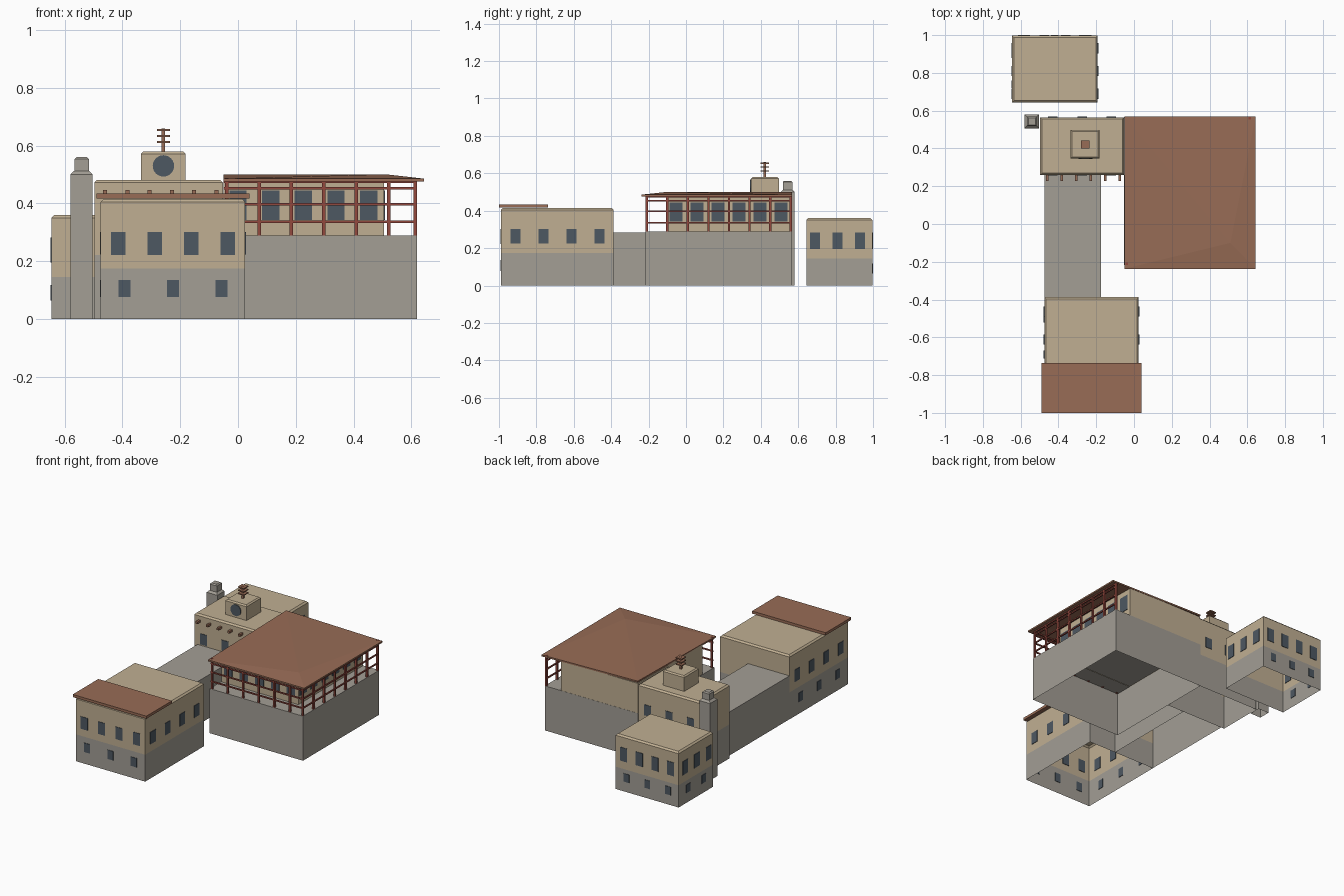
import bpy, bmesh

if "Cube" in bpy.data.objects:
    bpy.data.objects.remove(bpy.data.objects["Cube"])


def material(name, rgb):
    m = bpy.data.materials.new(name)
    m.use_nodes = True
    m.diffuse_color = (*rgb, 1)
    m.node_tree.nodes["Principled BSDF"].inputs["Base Color"].default_value = (*rgb, 1)
    return m


TAN = material("sandy plaster", (0.53, 0.43, 0.29))
GREY = material("grey stone", (0.366, 0.342, 0.301))
GLASS = material("dark slate glass", (0.076, 0.098, 0.122))
ROOF = material("terracotta", (0.314, 0.15, 0.093))
TIMBER = material("red timber", (0.29, 0.065, 0.048))


def finish(name, bm, *mats):
    bmesh.ops.recalc_face_normals(bm, faces=bm.faces[:])
    me = bpy.data.meshes.new(name)
    bm.to_mesh(me)
    bm.free()
    for m in mats:
        me.materials.append(m)
    ob = bpy.data.objects.new(name, me)
    bpy.context.collection.objects.link(ob)
    return ob


def add_box(bm, x0, x1, y0, y1, z0, z1):
    r = bmesh.ops.create_cube(bm, size=1)
    for v in r["verts"]:
        v.co.x = x1 if v.co.x > 0 else x0
        v.co.y = y1 if v.co.y > 0 else y0
        v.co.z = z1 if v.co.z > 0 else z0


def shell(name, x0, x1, y0, y1, z0, z1, mats, split=None, chamfer=0.0):
    """Block open at the bottom, with an optional colour band and chamfered top."""
    levels = [(z0, 0)]
    if split:
        levels.append((split, 0))
    levels.append((z1 - chamfer, 0))
    if chamfer:
        levels.append((z1, chamfer))
    bm = bmesh.new()
    rings = [[bm.verts.new(p) for p in ((x0 + c, y0 + c, z), (x1 - c, y0 + c, z),
                                        (x1 - c, y1 - c, z), (x0 + c, y1 - c, z))]
             for z, c in levels]
    for lo, hi in zip(rings, rings[1:]):
        for i in range(4):
            j = (i + 1) % 4
            bm.faces.new((lo[i], lo[j], hi[j], hi[i]))
    bm.faces.new(rings[-1])
    if split:
        for f in bm.faces:
            f.material_index = int(f.calc_center_median().z > split)
    return finish(name, bm, *mats)


def windows(name, side, wall, centres, width, z0, z1):
    """Row of thin panes on a wall; side is the axis the wall faces."""
    bm = bmesh.new()
    for c in centres:
        a, b = c - width / 2, c + width / 2
        if side == "x":
            add_box(bm, wall - 0.003, wall + 0.003, a, b, z0, z1)
        else:
            add_box(bm, a, b, wall - 0.003, wall + 0.003, z0, z1)
    finish(name, bm, GLASS)


def row(start, step, n):
    return [start + step * i for i in range(n)]


# Front house with its lean-to roof
shell("front_house", -0.475, 0.025, -0.99, -0.387, 0, 0.415, (GREY, TAN), 0.175, 0.01)
bm = bmesh.new()
add_box(bm, -0.49, 0.04, -1.0, -0.737, 0.417, 0.434)
finish("front_house_roof", bm, ROOF)
windows("front_house_front_upper_windows", "y", -0.99, row(-0.414, 0.126, 4), 0.05, 0.222, 0.302)
windows("front_house_front_lower_windows", "y", -0.99, row(-0.393, 0.168, 3), 0.042, 0.077, 0.136)
for label, wall in (("left", 0.025), ("right", -0.475)):
    windows(f"front_house_{label}_windows", "x", wall, row(-0.912, 0.15, 4), 0.053, 0.224, 0.302)
windows("front_house_right_lower_windows", "x", -0.475, row(-0.88, 0.19, 3), 0.042, 0.077, 0.136)

# Linking passage
shell("passage", -0.474, -0.175, -0.387, 0.262, 0, 0.283, (GREY,))

# Main block with beam ends
shell("main_block", -0.497, -0.052, 0.26, 0.565, 0, 0.482, (GREY, TAN), 0.222, 0.01)
for label, wall in (("front", 0.26), ("back", 0.565)):
    windows(f"main_block_{label}_windows", "y", wall, row(-0.43, 0.155, 3), 0.05, 0.29, 0.36)
bm = bmesh.new()
for x in row(-0.46, 0.077, 6):
    add_box(bm, x - 0.007, x + 0.007, 0.228, 0.262, 0.432, 0.446)
finish("beam_ends", bm, ROOF)

# Clock turret and tiered finial
shell("clock_turret", -0.335, -0.182, 0.348, 0.497, 0.475, 0.58, (TAN,), chamfer=0.008)
bpy.ops.mesh.primitive_cylinder_add(vertices=24, radius=0.037, depth=0.008,
                                    location=(-0.258, 0.347, 0.53), rotation=(1.5708, 0, 0))
clock = bpy.context.object
clock.name = "clock_face"
clock.data.materials.append(GLASS)
fx, fy = -0.258, 0.421
bm = bmesh.new()
add_box(bm, fx - 0.006, fx + 0.006, fy - 0.006, fy + 0.006, 0.575, 0.66)
for z in (0.609, 0.63, 0.651):
    add_box(bm, fx - 0.022, fx + 0.022, fy - 0.022, fy + 0.022, z, z + 0.007)
finish("finial", bm, ROOF)

# Chimney tower
shell("chimney_shaft", -0.58, -0.503, 0.506, 0.581, 0, 0.513, (GREY,), chamfer=0.013)
shell("chimney_cap", -0.566, -0.515, 0.518, 0.569, 0.51, 0.56, (GREY,), chamfer=0.007)

# Rear house
shell("rear_house", -0.645, -0.192, 0.643, 0.997, 0, 0.36, (GREY, TAN), 0.145, 0.01)
windows("rear_house_back_upper_windows", "y", 0.997, row(-0.588, 0.113, 4), 0.05, 0.195, 0.283)
windows("rear_house_back_lower_windows", "y", 0.997, row(-0.57, 0.15, 3), 0.04, 0.065, 0.118)
for label, wall in (("left", -0.192), ("right", -0.645)):
    windows(f"rear_house_{label}_windows", "x", wall, row(0.69, 0.12, 3), 0.055, 0.195, 0.283)
windows("rear_house_right_lower_windows", "x", -0.645, row(0.74, 0.16, 2), 0.042, 0.065, 0.118)

# Gallery house on its stone platform
shell("platform", -0.052, 0.62, -0.217, 0.567, 0, 0.29, (GREY,))
shell("gallery_house", -0.05, 0.505, -0.1, 0.566, 0.288, 0.484, (TAN,))
windows("gallery_front_windows", "y", -0.1, row(0.0, 0.113, 5), 0.06, 0.343, 0.445)
windows("gallery_left_windows", "x", 0.505, row(-0.053, 0.112, 6), 0.07, 0.343, 0.445)

# Timber posts and rails along two sides
bm = bmesh.new()
px, py, h = 0.613, -0.21, 0.006
spots = [(x, py) for x in row(-0.039, 0.112, 6)] + [(px, y) for y in row(py, 0.11, 8)]
for x, y in spots:
    add_box(bm, x - h, x + h, y - h, y + h, 0.288, 0.488)
for z in (0.337, 0.397, 0.453, 0.474):
    add_box(bm, -0.05, px + h, py - 0.004, py + 0.004, z - 0.004, z + 0.004)
    add_box(bm, px - 0.004, px + 0.004, py - h, 0.566, z - 0.004, z + 0.004)
finish("gallery_timbers", bm, TIMBER)

# Sloping gallery roof, raised over the house corner
bm = bmesh.new()
eave = [bm.verts.new(p) for p in ((-0.05, 0.568, 0.5), (-0.05, -0.237, 0.486),
                                  (0.643, -0.237, 0.486), (0.643, 0.568, 0.486))]
peak = bm.verts.new((0.51, -0.1, 0.501))
for i in range(4):
    bm.faces.new((eave[i], eave[(i + 1) % 4], peak))
low = bmesh.ops.extrude_face_region(bm, geom=bm.faces[:])
for v in low["geom"]:
    if isinstance(v, bmesh.types.BMVert):
        v.co.z -= 0.01
finish("gallery_roof", bm, ROOF)
